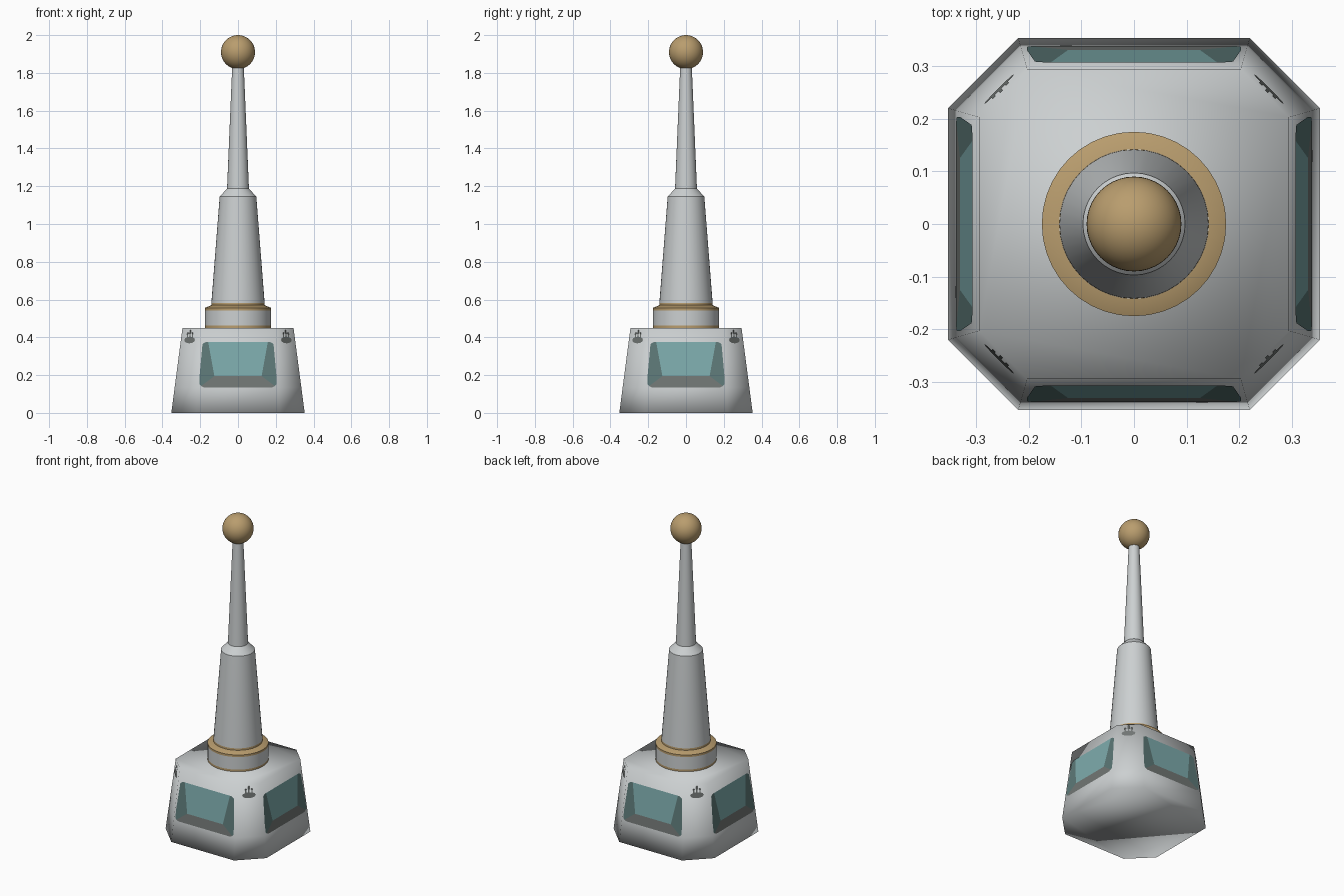
import bpy, bmesh, math
from mathutils import Matrix, Vector

if "Cube" in bpy.data.objects:
    bpy.data.objects.remove(bpy.data.objects["Cube"])


def lin(c):
    c /= 255
    return c / 12.92 if c <= 0.04045 else ((c + 0.055) / 1.055) ** 2.4


def material(name, rgb):
    m = bpy.data.materials.new(name)
    m.diffuse_color = (*[lin(c) for c in rgb], 1)
    m.use_nodes = True
    m.node_tree.nodes["Principled BSDF"].inputs["Base Color"].default_value = m.diffuse_color
    return m


GREY = material("pale_grey", (204, 208, 209))
GOLD = material("dull_gold", (185, 157, 110))
TEAL = material("light_teal", (125, 171, 172))
DEEP = material("dark_teal", (92, 120, 119))
DARK = material("dark_grey", (113, 118, 116))


def finish(name, bm, mats, angle=None, smooth=True):
    mesh = bpy.data.meshes.new(name)
    bm.to_mesh(mesh)
    bm.free()
    for m in mats:
        mesh.materials.append(m)
    for p in mesh.polygons:
        p.use_smooth = smooth
    if angle:
        mesh.set_sharp_from_angle(angle=math.radians(angle))
    obj = bpy.data.objects.new(name, mesh)
    bpy.context.collection.objects.link(obj)
    return obj


def loft(bm, rings, bands=None):
    """Skin a stack of closed rings, with a cap at each end."""
    loops = [[bm.verts.new(p) for p in r] for r in rings]
    n = len(loops[0])
    for k, (a, b) in enumerate(zip(loops, loops[1:])):
        for i in range(n):
            j = (i + 1) % n
            f = bm.faces.new((a[i], a[j], b[j], b[i]))
            f.material_index = bands[k] if bands else 0
    bm.faces.new(loops[0][::-1])
    bm.faces.new(loops[-1])


def octagon(h, c, z):
    pts = [(h, -c), (h, c), (c, h), (-c, h), (-h, c), (-h, -c), (-c, -h), (c, -h)]
    return [(x, y, z) for x, y in pts]


def lathe(name, profile, bands, n=40):
    bm = bmesh.new()
    loft(bm, [[(r * math.cos(math.tau * i / n), r * math.sin(math.tau * i / n), z)
               for i in range(n)] for r, z in profile], bands)
    return finish(name, bm, [GREY, GOLD], 30)


# Tapered eight-sided base
H0, H1, C0, C1, TOP = 0.353, 0.294, 0.22, 0.203, 0.45
bm = bmesh.new()
t = 0.135 / TOP
loft(bm, [octagon(H0, C0, 0),
          octagon(H0 + (H1 - H0) * t, C0 + (C1 - C0) * t, 0.135),
          octagon(H1, C1, TOP)])
finish("base", bm, [GREY])

# Collar, mast and ball
lathe("collar", [(0.175, 0.45), (0.175, 0.463), (0.175, 0.543), (0.175, 0.556),
                 (0.142, 0.57)], [1, 0, 1, 1])
lathe("mast", [(0.142, 0.56), (0.141, 0.582), (0.097, 1.145), (0.058, 1.187),
               (0.03, 1.85)], [1, 0, 0, 0])
bm = bmesh.new()
bmesh.ops.create_uvsphere(bm, u_segments=40, v_segments=24, radius=0.09,
                          matrix=Matrix.Translation((0, 0, 1.91)))
finish("ball", bm, [GOLD])


def plates(name, shapes, d0, d1, angle, mats):
    """Thin painted panels lying on one sloped side of the base."""
    bm = bmesh.new()
    for idx, pts in shapes:
        vs = []
        for x, z in pts:
            y = -(d0 + (d1 - d0) * z / TOP + 0.003)
            vs.append(bm.verts.new(Matrix.Rotation(angle, 3, 'Z') @ Vector((x, y, z))))
        bm.faces.new(vs).material_index = idx
    finish(name, bm, mats, smooth=False)


# Window: bright pane, darker side strips, grey sill
left = [(-0.17, 0.376), (-0.188, 0.365), (-0.203, 0.2), (-0.203, 0.15),
        (-0.195, 0.142), (-0.125, 0.195), (-0.158, 0.376)]
window = [(0, [(-0.125, 0.195), (0.125, 0.195), (0.158, 0.376), (-0.158, 0.376)]),
          (1, left),
          (1, [(-x, z) for x, z in reversed(left)]),
          (2, [(-0.195, 0.142), (-0.18, 0.135), (0.18, 0.135), (0.195, 0.142),
               (0.125, 0.195), (-0.125, 0.195)])]

# Small corner vent: oval with three thin prongs
oval = [(0.04 * math.cos(math.tau * i / 12), 0.386 + 0.018 * math.sin(math.tau * i / 12))
        for i in range(12)]
vent = [(0, oval)]
for x, top in ((-0.018, 0.425), (0, 0.44), (0.018, 0.425)):
    vent.append((0, [(x - 0.004, 0.4), (x + 0.004, 0.4), (x + 0.004, top), (x - 0.004, top)]))

S = math.sqrt(2)
for k, side in enumerate(("front", "right", "back", "left")):
    a = k * math.pi / 2
    plates(side + "_window", window, H0, H1, a, [TEAL, DEEP, DARK])
    plates(side + "_corner_vent", vent, (H0 + C0) / S, (H1 + C1) / S,
           a + math.pi / 4, [DARK])
